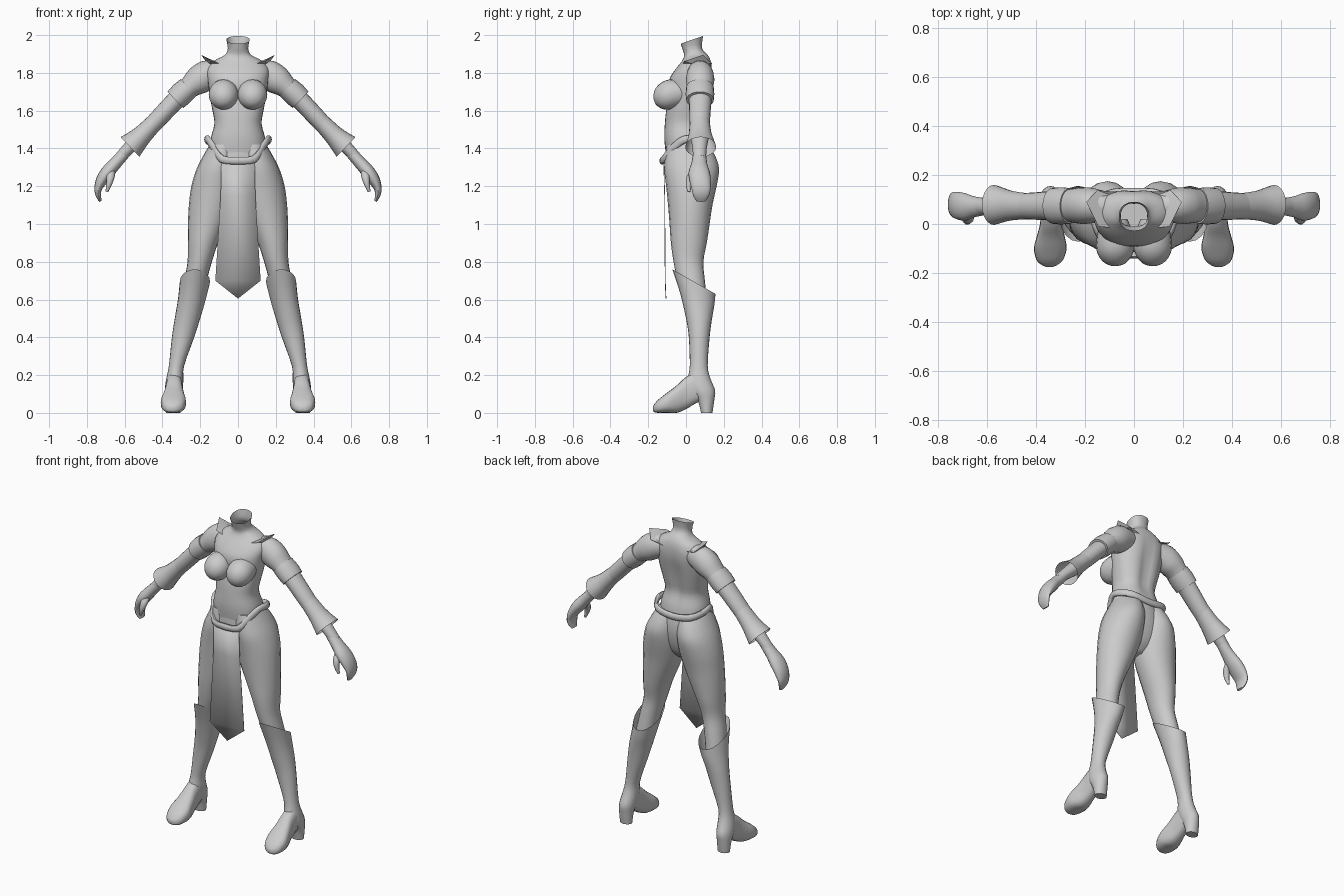
import bpy, bmesh, math
from mathutils import Vector

grey = bpy.data.materials.new("plain grey")
grey.diffuse_color = (0.6, 0.6, 0.6, 1)


def finish(ob, mirror=False, angle=50):
    ob.data.materials.append(grey)
    bpy.ops.object.select_all(action='DESELECT')
    ob.select_set(True)
    bpy.context.view_layer.objects.active = ob
    bpy.ops.object.shade_smooth_by_angle(angle=math.radians(angle))
    if mirror:
        ob.modifiers.new("mirror", 'MIRROR').use_mirror_merge = False
    return ob


def mesh(name, verts, faces, **kw):
    me = bpy.data.meshes.new(name)
    bm = bmesh.new()
    vs = [bm.verts.new(v) for v in verts]
    for f in faces:
        bm.faces.new([vs[i] for i in f])
    bmesh.ops.recalc_face_normals(bm, faces=bm.faces)
    bm.to_mesh(me)
    bm.free()
    ob = bpy.data.objects.new(name, me)
    bpy.context.collection.objects.link(ob)
    return finish(ob, **kw)


def smooth_rings(rings, steps):
    """Catmull-Rom interpolation between (centre, u, v) rings."""
    out = []
    for i in range(len(rings) - 1):
        q = [rings[max(0, min(len(rings) - 1, i + k))] for k in (-1, 0, 1, 2)]
        for s in range(steps):
            t = s / steps
            out.append([0.5 * (2 * b + (c - a) * t + (2 * a - 5 * b + 4 * c - d) * t * t
                               + (3 * b - a - 3 * c + d) * t ** 3) for a, b, c, d in zip(*q)])
    return out + [rings[-1]]


def loft(name, rings, steps=3, sides=20, power=1.0, caps=(True, True), tweak=None, **kw):
    rings = smooth_rings(rings, steps)
    sq = lambda a: math.copysign(abs(a) ** power, a)
    verts = []
    for c, u, v in rings:
        for k in range(sides):
            a = math.tau * k / sides
            p = c + u * sq(math.cos(a)) + v * sq(math.sin(a))
            verts.append(tweak(p) if tweak else p)
    faces = [(r * sides + k, r * sides + (k + 1) % sides,
              (r + 1) * sides + (k + 1) % sides, (r + 1) * sides + k)
             for r in range(len(rings) - 1) for k in range(sides)]
    if caps[0]:
        faces.append(tuple(range(sides)))
    if caps[1]:
        faces.append(tuple(range(len(verts) - sides, len(verts))))
    return mesh(name, verts, faces, **kw)


def level(x0, x1, y0, y1, z, dz=0):
    """Horizontal ring from its extents; dz raises the back edge."""
    return [Vector(((x0 + x1) / 2, (y0 + y1) / 2, z)),
            Vector(((x1 - x0) / 2, 0, 0)), Vector((0, (y1 - y0) / 2, dz))]


def limb(points):
    """Rings square to a path in the xz plane: (x, y, z, radius, depth radius)."""
    out = []
    for i, (x, y, z, r, ry) in enumerate(points):
        a, b = points[max(0, i - 1)], points[min(len(points) - 1, i + 1)]
        d = Vector((b[0] - a[0], 0, b[2] - a[2])).normalized()
        out.append([Vector((x, y, z)), Vector((-d.z, 0, d.x)) * r, Vector((0, ry, 0))])
    return out


# Torso and open neck, with a shallow groove down the spine
def spine(p):
    if p.y > 0.04 and 1.4 < p.z < 1.86:
        p.y -= 0.022 * math.exp(-(p.x / 0.035) ** 2) * math.sin((p.z - 1.4) / 0.46 * math.pi)
    return p


loft("torso", [level(-w, w, a, b, z, d) for w, a, b, z, d in (
    (.15, -.105, .125, 1.36, 0), (.145, -.115, .12, 1.45, 0), (.125, -.112, .10, 1.53, 0),
    (.135, -.105, .11, 1.60, 0), (.15, -.09, .125, 1.68, 0), (.16, -.09, .14, 1.76, 0),
    (.165, -.055, .14, 1.82, 0), (.125, -.02, .13, 1.865, 0), (.07, -.01, .115, 1.895, 0),
    (.054, -.02, .085, 1.93, 0), (.062, -.028, .09, 1.975, .02))],
    sides=32, power=.88, caps=(True, False), tweak=spine)

# Bust
bust = [(-.172, .012), (-.16, .042), (-.13, .068), (-.09, .078), (-.03, .07), (.02, .05)]
loft("bust", [[Vector((.077, y, 1.675 + (y + .172) * .12)), Vector((r, 0, 0)),
               Vector((0, 0, r * 1.02))] for y, r in bust], mirror=True)

# Hips and legs
loft("pelvis", [level(-w, w, a, b, z) for w, a, b, z in (
    (.15, -.105, .125, 1.42), (.19, -.11, .14, 1.33), (.20, -.10, .13, 1.24),
    (.14, -.075, .10, 1.16), (.06, -.04, .05, 1.11))], sides=28)
loft("leg", [level(*r) for r in (
    (.00, .15, -.10, .12, 1.42), (-.005, .185, -.11, .155, 1.36), (-.005, .22, -.115, .175, 1.29),
    (-.002, .247, -.105, .162, 1.20), (.02, .26, -.095, .14, 1.10), (.06, .265, -.087, .125, 1.0),
    (.105, .266, -.08, .11, .90), (.138, .267, -.066, .092, .80), (.165, .285, -.045, .10, .70),
    (.185, .30, -.015, .11, .60))], mirror=True)

# Boots: slanted flared shaft, foot and heel
loft("boot_shaft", [level(*r) for r in (
    (.148, .308, -.072, .156, .695, -.065), (.171, .318, -.03, .15, .60, -.03),
    (.20, .335, .0, .138, .50), (.232, .35, .015, .125, .40), (.285, .366, .02, .115, .25),
    (.289, .38, .01, .13, .18), (.292, .388, .02, .154, .12), (.30, .385, .06, .15, .07),
    (.305, .38, .08, .14, 0))], caps=(False, True), mirror=True)
loft("boot_foot", [[Vector((x, y, (a + b) / 2)), Vector((w, 0, 0)), Vector((0, 0, (b - a) / 2))]
                   for x, y, a, b, w in (
    (.34, .12, .08, .17, .035), (.338, .06, .055, .215, .042), (.338, .0, .02, .19, .046),
    (.34, -.05, .0, .145, .057), (.342, -.10, .0, .107, .067), (.344, -.145, .0, .072, .055),
    (.345, -.165, .003, .05, .036), (.345, -.175, .01, .035, .015))], power=.78, mirror=True)

# Arms, with armbands and flared cuffs
loft("arm", limb([(.09, .07, 1.805, .06, .055), (.16, .075, 1.79, .078, .07),
                  (.21, .075, 1.76, .076, .075), (.26, .075, 1.72, .058, .068),
                  (.33, .075, 1.655, .05, .06), (.42, .073, 1.56, .048, .055),
                  (.50, .073, 1.475, .043, .05), (.58, .072, 1.40, .033, .038),
                  (.63, .072, 1.345, .03, .034)]), mirror=True)
loft("armband", limb([(.262, .074, 1.722, .05, .06), (.262, .074, 1.722, .061, .073),
                      (.30, .074, 1.688, .064, .076), (.332, .074, 1.657, .06, .073),
                      (.332, .074, 1.657, .048, .06)]), steps=1, mirror=True, angle=35)
loft("cuff", limb([(.44, .073, 1.54, .046, .053), (.50, .075, 1.478, .052, .06),
                   (.535, .077, 1.443, .06, .07), (.572, .078, 1.408, .072, .082),
                   (.55, .076, 1.43, .04, .05)][:4]), steps=2, caps=(True, False), mirror=True)

# Hands: curled palm with fingers, and a thumb
loft("hand", limb([(.60, .072, 1.375, .03, .034), (.65, .07, 1.32, .033, .042),
                   (.69, .07, 1.275, .036, .056), (.722, .075, 1.23, .031, .056),
                   (.741, .08, 1.185, .02, .05), (.739, .08, 1.15, .014, .042),
                   (.728, .08, 1.12, .007, .024)]), sides=16, mirror=True)
loft("thumb", limb([(.672, .05, 1.285, .022, .025), (.675, .025, 1.25, .022, .022),
                    (.683, .014, 1.21, .015, .016), (.695, .016, 1.17, .007, .008)]),
     sides=10, mirror=True)

# Pointed shoulder collar
collar = mesh("shoulder_collar",
              [(.10, -.015, 1.85), (.12, .06, 1.855), (.10, .12, 1.835), (0, .105, 1.80),
               (.145, -.01, 1.862), (.195, .09, 1.895), (.15, .138, 1.85), (0, .125, 1.82),
               (.155, .06, 1.84)],
              [(0, 1, 5, 4), (1, 2, 6, 5), (2, 3, 7, 6), (0, 4, 8), (4, 5, 8), (5, 6, 8)],
              mirror=True, angle=30)

# Belt dipping at the front
half = [(.085, -.118, 1.343), (.13, -.065, 1.405), (.158, -.01, 1.447), (.163, .05, 1.443),
        (.115, .122, 1.42)]
path = ([(0, -.128, 1.335)] + half + [(0, .135, 1.405)]
        + [(-x, y, z) for x, y, z in reversed(half)])
belt_rings = []
for i, p in enumerate(path + path[:1]):
    d = (Vector(path[(i + 1) % len(path)]) - Vector(path[i - 1 if i < len(path) else -1])).normalized()
    out = d.cross(Vector((0, 0, 1))).normalized()
    belt_rings.append([Vector(p), out * .013, out.cross(d).normalized() * .021])
loft("belt", belt_rings, sides=10, caps=(False, False))

# Hanging front cloth
cloth = mesh("front_cloth",
             [(-.088, -.12, 1.34), (.088, -.12, 1.34), (.092, -.115, 1.15), (.12, -.112, .70),
              (0, -.108, .605), (-.12, -.112, .70), (-.092, -.115, 1.15)],
             [(0, 1, 2, 6), (6, 2, 3, 5), (5, 3, 4)])
cloth.modifiers.new("thickness", 'SOLIDIFY').thickness = .004
